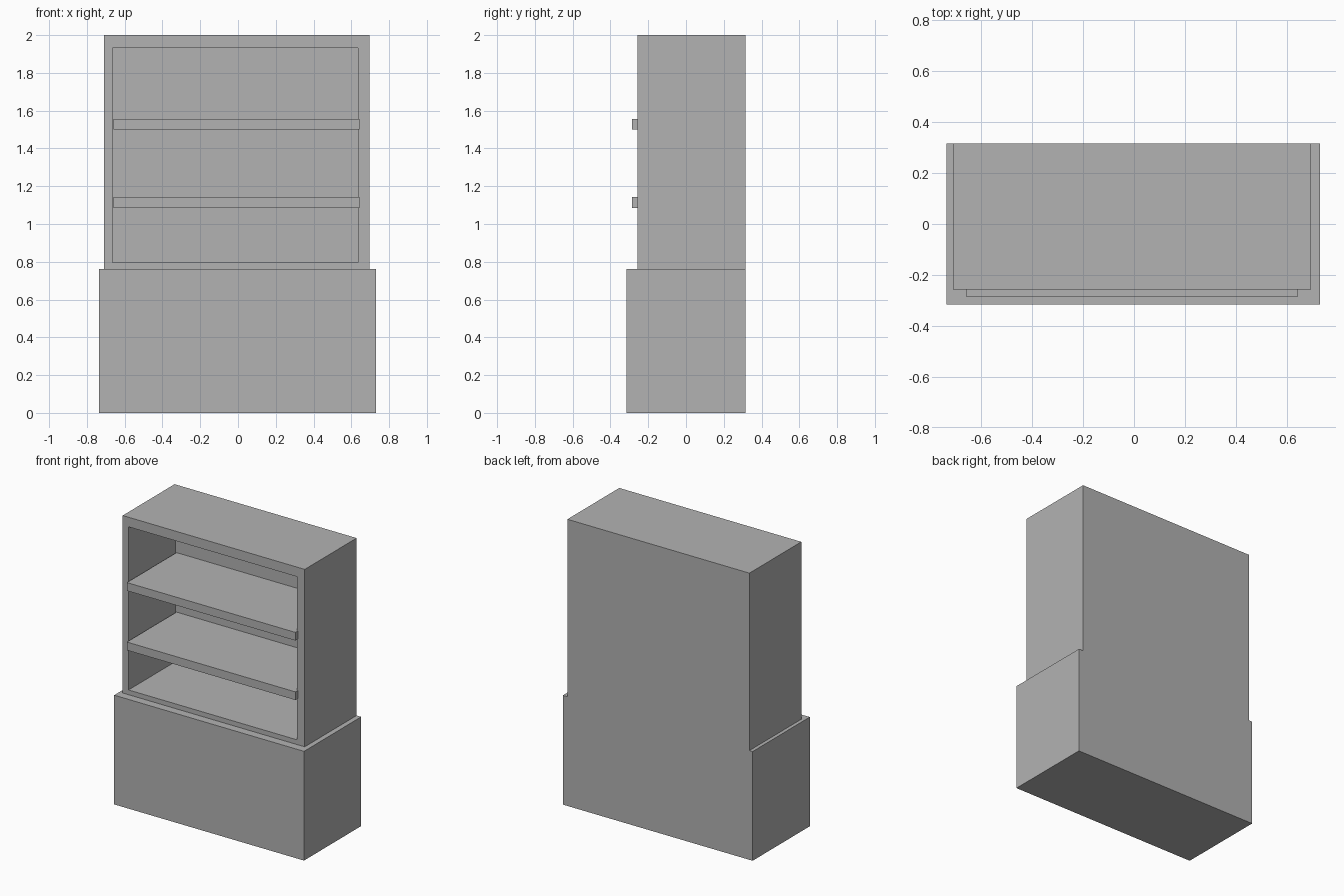
import bpy, bmesh
from mathutils import Vector

if "Cube" in bpy.data.objects:
    bpy.data.objects.remove(bpy.data.objects["Cube"])

grey = bpy.data.materials.new("plain grey")
grey.diffuse_color = (0.448, 0.448, 0.448, 1)
grey.use_nodes = True
grey.node_tree.nodes["Principled BSDF"].inputs["Base Color"].default_value = grey.diffuse_color


def box_mesh(lo, hi):
    """Axis-aligned box between two opposite corners."""
    bm = bmesh.new()
    bmesh.ops.create_cube(bm, size=1)
    lo, hi = Vector(lo), Vector(hi)
    for v in bm.verts:
        v.co = Vector([hi[i] if v.co[i] > 0 else lo[i] for i in range(3)])
    return bm


def finish(bm, name):
    bmesh.ops.recalc_face_normals(bm, faces=bm.faces)
    mesh = bpy.data.meshes.new(name)
    bm.to_mesh(mesh)
    bm.free()
    mesh.materials.append(grey)
    obj = bpy.data.objects.new(name, mesh)
    bpy.context.collection.objects.link(obj)
    return obj


# Base cabinet
finish(box_mesh((-0.735, -0.315, 0), (0.73, 0.315, 0.762)), "base_cabinet")

# Upper case: the front face becomes a frame, then is pushed back into a recess
bm = box_mesh((-0.71, -0.257, 0.762), (0.695, 0.315, 2.0))
bm.normal_update()
front = min(bm.faces, key=lambda f: f.calc_center_median().y)
bmesh.ops.inset_region(bm, faces=[front], thickness=0.04)
for v in front.verts:
    v.co.x = 0.636 if v.co.x > 0 else -0.665
    v.co.z = 1.933 if v.co.z > 1.4 else 0.795
back = bmesh.ops.extrude_discrete_faces(bm, faces=[front])["faces"][0]
for v in back.verts:
    v.co.y = 0.262
finish(bm, "upper_case")

# Shelves, reaching slightly past the front frame
for i, z in enumerate((1.085, 1.5)):
    finish(box_mesh((-0.658, -0.285, z), (0.643, 0.27, z + 0.057)), f"shelf_{i + 1}")
